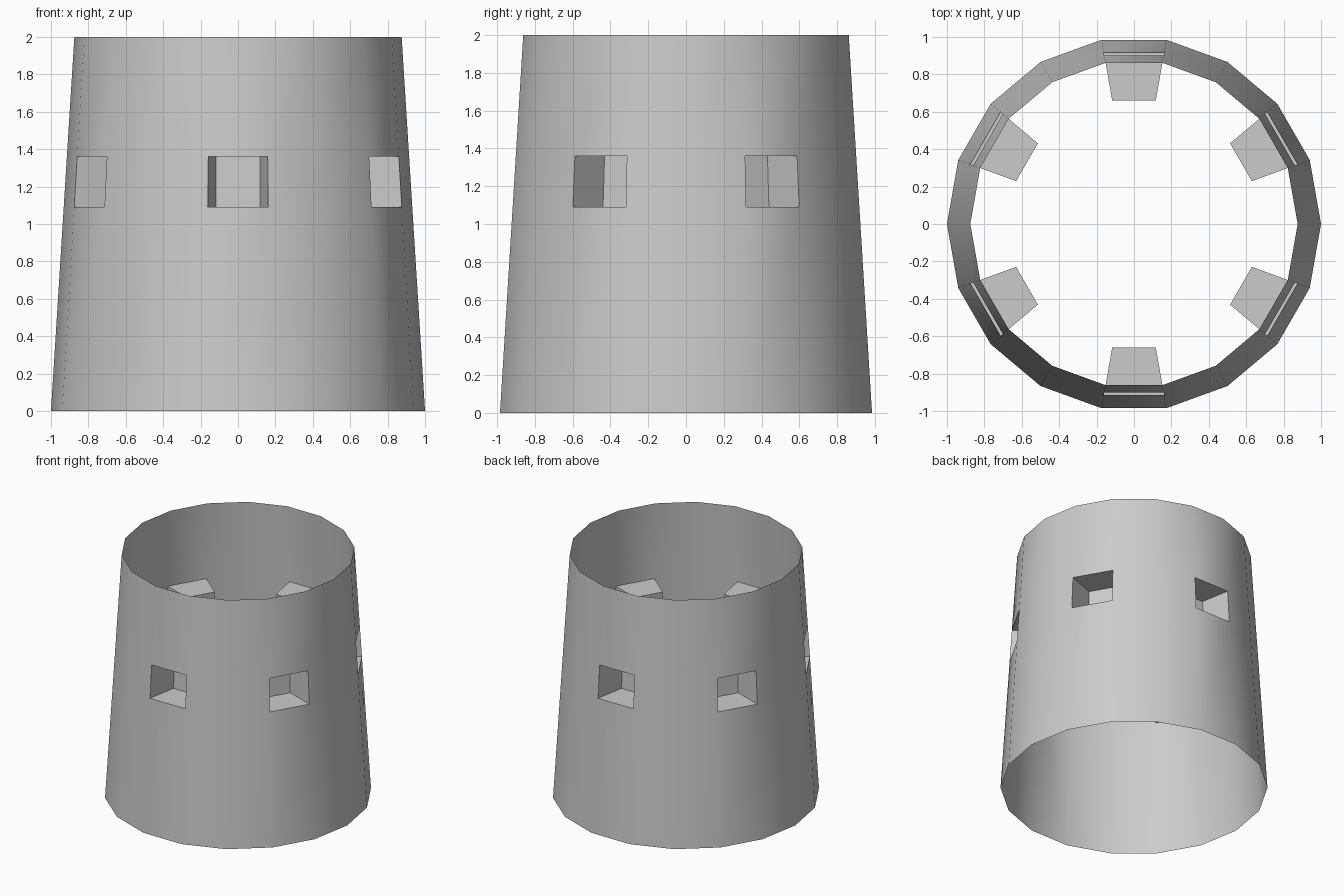
import bpy, bmesh
from math import sin, cos, pi, radians

if "Cube" in bpy.data.objects:
    bpy.data.objects.remove(bpy.data.objects["Cube"])

SIDES = 18
LEVELS = [0.0, 1.09, 1.36, 2.0]
DEPTH = 0.733  # inner end of a recess, as a fraction of the wall radius

bm = bmesh.new()

# Tapered open wall: one ring of vertices per level
rings = []
for z in LEVELS:
    r = 1.0 - 0.125 * z / 2.0
    rings.append([bm.verts.new((r * cos(2 * pi * i / SIDES), r * sin(2 * pi * i / SIDES), z))
                  for i in range(SIDES)])

recesses = []
for k in range(len(LEVELS) - 1):
    for i in range(SIDES):
        j = (i + 1) % SIDES
        f = bm.faces.new((rings[k][i], rings[k][j], rings[k + 1][j], rings[k + 1][i]))
        # every third panel of the middle band becomes a window recess
        if k == 1 and i % 3 == 1:
            recesses.append(f)

# Window recesses: push the panels straight towards the axis
result = bmesh.ops.extrude_discrete_faces(bm, faces=recesses)
for f in result["faces"]:
    for v in f.verts:
        v.co.x *= DEPTH
        v.co.y *= DEPTH

mesh = bpy.data.meshes.new("tower_wall")
bm.to_mesh(mesh)
bm.free()
wall = bpy.data.objects.new("tower_wall", mesh)
bpy.context.collection.objects.link(wall)

# Smooth round wall, crisp window edges
bpy.context.view_layer.objects.active = wall
wall.select_set(True)
bpy.ops.object.shade_smooth_by_angle(angle=radians(35))
